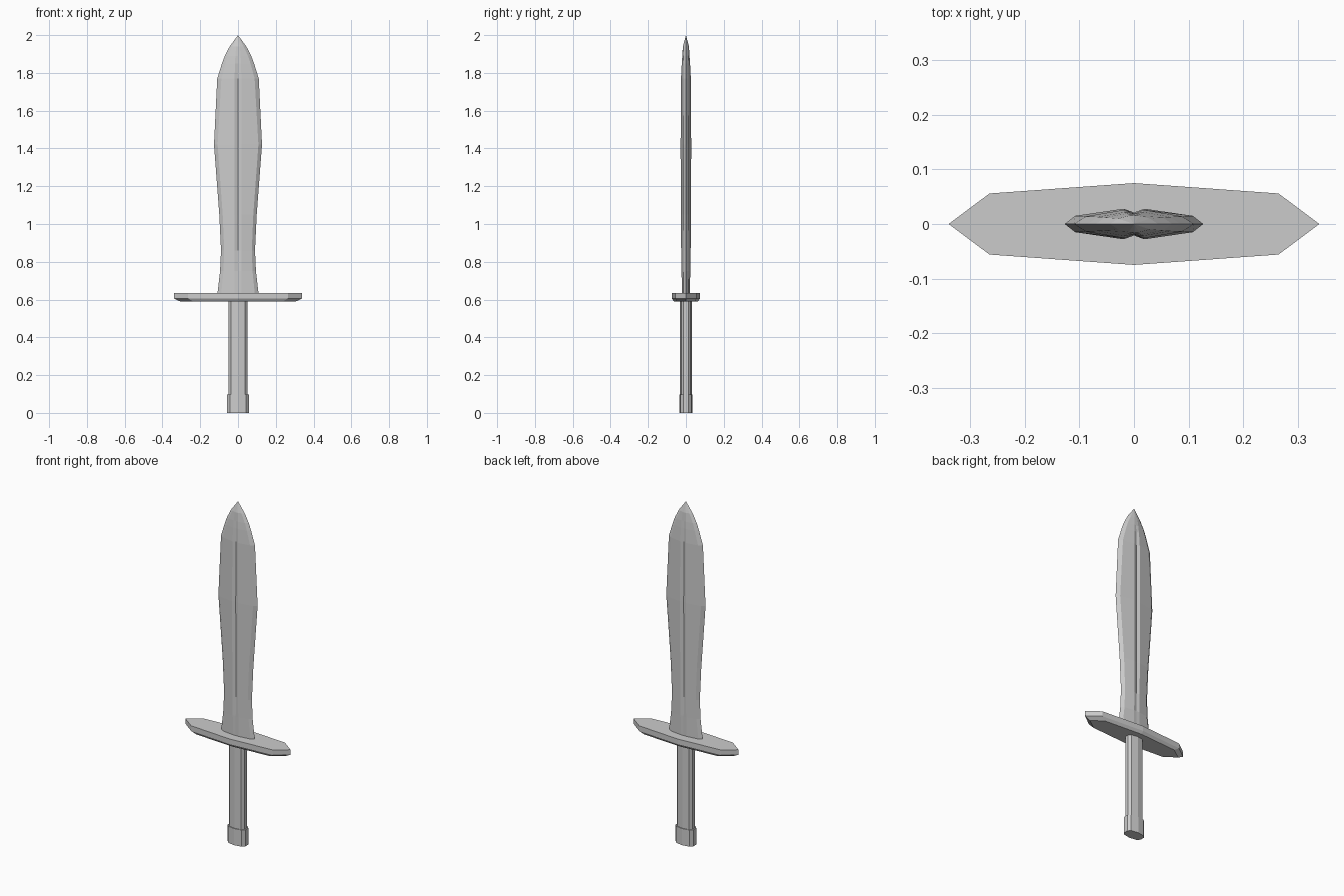
import bpy, bmesh

if "Cube" in bpy.data.objects:
    bpy.data.objects.remove(bpy.data.objects["Cube"])


def loft(name, rings, tip=None):
    """Skin a stack of matching closed rings, capped or closed to a tip."""
    bm = bmesh.new()
    loops = [[bm.verts.new(p) for p in ring] for ring in rings]
    n = len(loops[0])
    for a, b in zip(loops, loops[1:]):
        for i in range(n):
            j = (i + 1) % n
            bm.faces.new((a[i], a[j], b[j], b[i]))
    bm.faces.new(loops[0][::-1])
    if tip:
        top = bm.verts.new(tip)
        for i in range(n):
            bm.faces.new((loops[-1][i], loops[-1][(i + 1) % n], top))
    else:
        bm.faces.new(loops[-1])
    bmesh.ops.recalc_face_normals(bm, faces=bm.faces)
    mesh = bpy.data.meshes.new(name)
    bm.to_mesh(mesh)
    bm.free()
    obj = bpy.data.objects.new(name, mesh)
    bpy.context.collection.objects.link(obj)
    return obj


def mirrored(quarter, z):
    """Mirror a quarter section (from +x round to +y) into a full ring."""
    half = quarter + [(-x, y) for x, y in reversed(quarter) if x > 0]
    ring = half + [(x, -y) for x, y in reversed(half) if y > 0]
    return [(x, y, z) for x, y in ring]


# Blade: z, half width, bevel half width, bevel y, ridge x, ridge y, fuller y
stations = [
    (0.62, 0.110, 0.090, 0.012, 0.018, 0.021, 0.021),
    (0.75, 0.095, 0.077, 0.013, 0.018, 0.023, 0.021),
    (0.86, 0.090, 0.073, 0.014, 0.018, 0.025, 0.019),
    (1.05, 0.099, 0.081, 0.015, 0.018, 0.027, 0.020),
    (1.42, 0.127, 0.108, 0.015, 0.019, 0.028, 0.021),
    (1.77, 0.110, 0.088, 0.014, 0.018, 0.026, 0.019),
    (1.85, 0.085, 0.066, 0.013, 0.016, 0.022, 0.019),
    (1.89, 0.070, 0.053, 0.012, 0.014, 0.019, 0.018),
    (1.94, 0.044, 0.029, 0.010, 0.010, 0.015, 0.016),
]
loft("blade", [mirrored([(w, 0), (b, by), (r, ry), (0, fy)], z)
               for z, w, b, by, r, ry, fy in stations], tip=(0, 0, 2))

# Crossguard with a chamfered underside
guard = [(0.34, 0), (0.265, 0.056), (0, 0.075)]
loft("crossguard", [mirrored([(x * s, y * t) for x, y in guard], z)
                    for z, s, t in ((0.59, 0.9, 0.85), (0.606, 1, 1), (0.636, 1, 1))])

# Grip and pommel share one faceted section
handle = [(0.05, 0.012), (0.038, 0.025), (0, 0.031)]


def handle_part(name, z0, z1, s):
    loft(name, [mirrored([(x * s, y * s) for x, y in handle], z) for z in (z0, z1)])


handle_part("grip", 0.09, 0.60, 1.0)
handle_part("pommel", 0.0, 0.097, 1.14)
